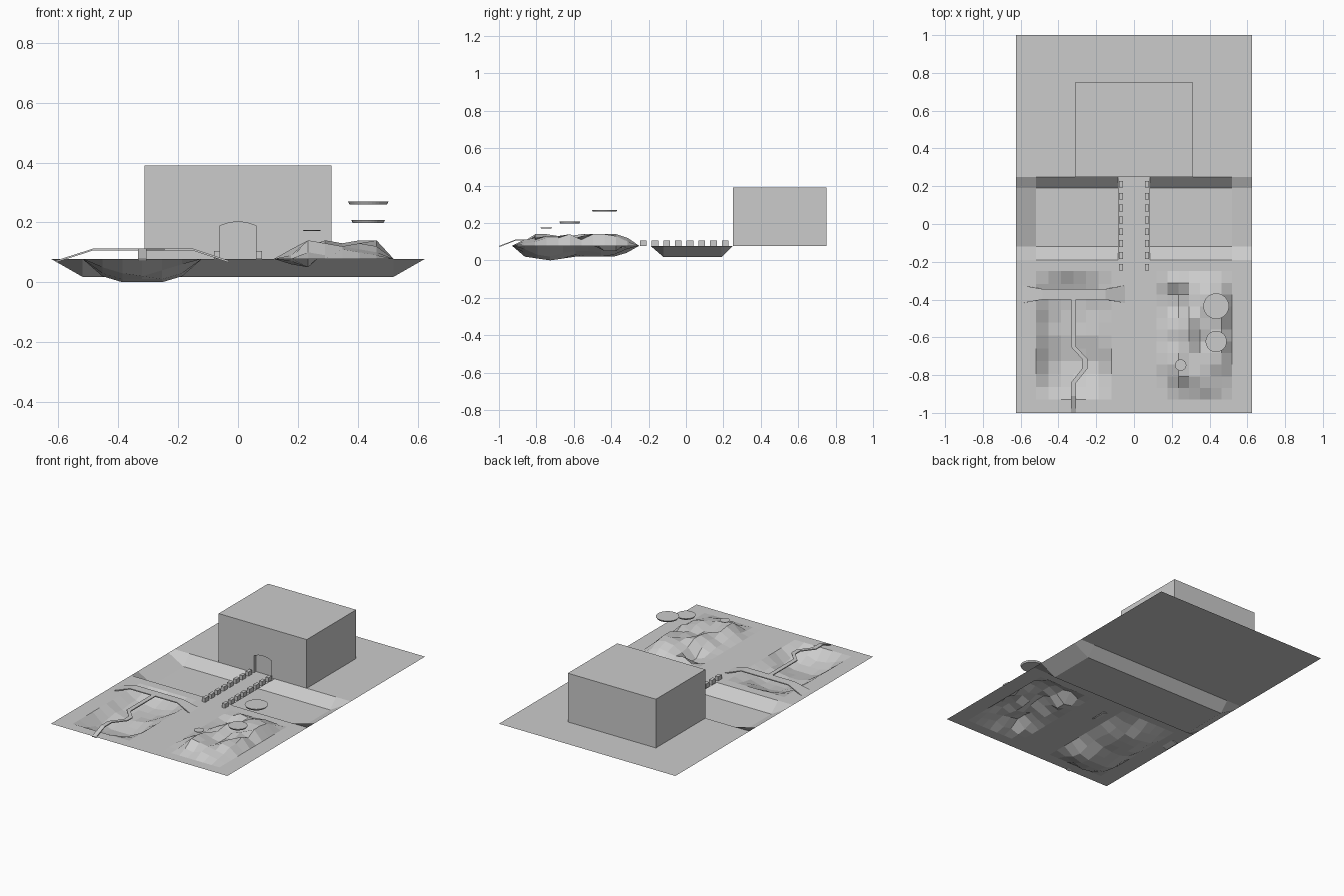
import bpy, bmesh, math

if "Cube" in bpy.data.objects:
    bpy.data.objects.remove(bpy.data.objects["Cube"])

X, G = 0.625, 0.078   # half width of the board, ground height


def finish(name, bm):
    bmesh.ops.recalc_face_normals(bm, faces=bm.faces)
    me = bpy.data.meshes.new(name)
    bm.to_mesh(me)
    bm.free()
    ob = bpy.data.objects.new(name, me)
    bpy.context.collection.objects.link(ob)
    return ob


def add_sheet(bm, xs, ys, height):
    g = [[bm.verts.new((x, y, height(i, j))) for i, x in enumerate(xs)] for j, y in enumerate(ys)]
    for j in range(len(ys) - 1):
        for i in range(len(xs) - 1):
            bm.faces.new((g[j][i], g[j][i + 1], g[j + 1][i + 1], g[j + 1][i]))


def steps(a, b, n):
    return [a + (b - a) * i / n for i in range(n + 1)]


def relief(bm, x0, x1, rows):
    # inner heights are hex digits in hundredths, the rim stays at ground level
    nx, ny = len(rows[0]) + 1, len(rows) + 1

    def h(i, j):
        if i in (0, nx) or j in (0, ny):
            return G
        return int(rows[j - 1][i - 1], 16) / 100
    add_sheet(bm, steps(x0, x1, nx), steps(-0.93, -0.25, ny), h)


def box(name, x0, x1, y0, y1, z0, z1):
    bm = bmesh.new()
    bmesh.ops.create_cube(bm, size=1)
    for v in bm.verts:
        v.co = (x1 if v.co.x > 0 else x0, y1 if v.co.y > 0 else y0, z1 if v.co.z > 0 else z0)
    return finish(name, bm)


def ribbon(name, left, right):
    bm = bmesh.new()
    a = [bm.verts.new(p) for p in left]
    b = [bm.verts.new(p) for p in right]
    for i in range(len(a) - 1):
        bm.faces.new((a[i], a[i + 1], b[i + 1], b[i]))
    ob = finish(name, bm)
    if ob.data.polygons[0].normal.z < 0:
        ob.data.flip_normals()
    m = ob.modifiers.new("thickness", 'SOLIDIFY')
    m.thickness = 0.006
    return ob


# ground: flat areas around the moat and the two relief patches
bm = bmesh.new()
for x0, x1, y0, y1 in ((-X, X, 0.25, 1), (-X, X, -0.25, -0.19), (-X, X, -1, -0.93),
                       (-X, -0.52, -0.93, -0.25), (-0.12, 0.12, -0.93, -0.25), (0.52, X, -0.93, -0.25)):
    add_sheet(bm, (x0, x1), (y0, y1), lambda i, j: G)
# moat
add_sheet(bm, (-X, -0.52, 0.52, X), (-0.19, -0.12, 0.19, 0.25),
          lambda i, j: 0.018 if i in (1, 2) and j in (1, 2) else G)
# sunken valley, front row first
relief(bm, -0.52, -0.12, ("53246", "31113", "20002", "31114", "42235",
                          "32225", "42224", "43235", "65466"))
# rocky hill, front row first
relief(bm, 0.12, 0.52, ("8A9BA9", "9EDCBA", "BECBDC", "ADBADC", "9BDABE",
                        "9CEBDB", "8AEDCE", "75BDEE", "65ADED", "8BABCA"))
bmesh.ops.remove_doubles(bm, verts=bm.verts, dist=1e-4)
ground = finish("ground", bm)
if ground.data.polygons[0].normal.z < 0:
    ground.data.flip_normals()

# castle block with an arched door recess
castle = box("castle_block", -0.312, 0.312, 0.25, 0.75, G, 0.39)
bm = bmesh.new()
prof = [(-0.061, 0.05), (0.061, 0.05), (0.061, 0.188), (0.03, 0.199),
        (0, 0.202), (-0.03, 0.199), (-0.061, 0.188)]
face = bm.faces.new([bm.verts.new((x, 0.2, z)) for x, z in prof])
ext = bmesh.ops.extrude_face_region(bm, geom=[face])
bmesh.ops.translate(bm, vec=(0, 0.07, 0), verts=[e for e in ext["geom"] if isinstance(e, bmesh.types.BMVert)])
cutter = finish("door_cutter", bm)
cutter.hide_render = True
m = castle.modifiers.new("door", 'BOOLEAN')
m.operation, m.solver, m.object = 'DIFFERENCE', 'EXACT', cutter
bpy.context.view_layer.objects.active = castle
bpy.ops.object.modifier_apply(modifier="door")
bpy.data.objects.remove(cutter)

# bridge deck and battlements
bm = bmesh.new()
add_sheet(bm, (-0.085, 0.085), (-0.19, 0.25), lambda i, j: G)
deck = finish("bridge_deck", bm)
for side in (-1, 1):
    for k in range(8):
        y = 0.21 - 0.0627 * k
        box("bridge_battlement", side * 0.07 - 0.0105, side * 0.07 + 0.0105, y - 0.018, y + 0.018, G, 0.105)

# raised walkway crossing the valley, flared at both ends
road = [(-0.61, 0.072, 0.05), (-0.485, 0.112, 0.028), (-0.15, 0.112, 0.028), (-0.03, 0.072, 0.05)]
ribbon("cross_walkway", [(x, -0.372 + w, z) for x, z, w in road], [(x, -0.372 - w, z) for x, z, w in road])

# narrow winding walkway to the front edge
path = [(-0.32, -0.40, 0.112), (-0.32, -0.65, 0.112), (-0.26, -0.715, 0.112), (-0.26, -0.765, 0.112),
        (-0.32, -0.84, 0.112), (-0.32, -0.91, 0.112), (-0.32, -1.0, 0.077)]
ribbon("winding_walkway", [(x - 0.014, y, z) for x, y, z in path], [(x + 0.014, y, z) for x, y, z in path])

# floating platforms above the hill
for x, y, z, r, h in ((0.435, -0.435, 0.265, 0.068, 0.01), (0.435, -0.622, 0.203, 0.056, 0.009),
                      (0.247, -0.747, 0.173, 0.03, 0.004)):
    bpy.ops.mesh.primitive_cone_add(vertices=32, radius1=r * 0.92, radius2=r, depth=h, location=(x, y, z))
    bpy.context.object.name = "floating_platform"
